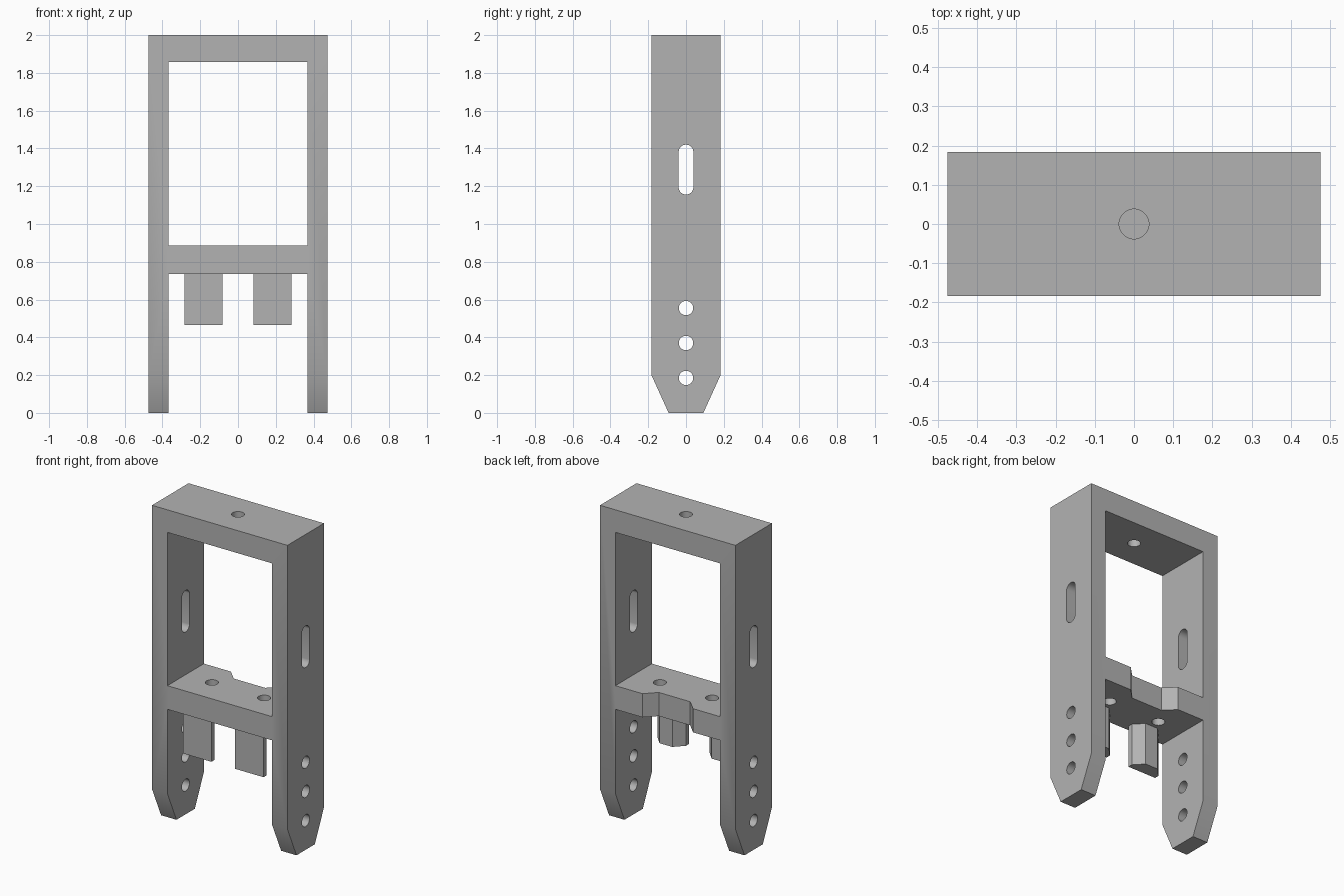
import bpy, bmesh, math
from mathutils import Vector

if "Cube" in bpy.data.objects:
    bpy.data.objects.remove(bpy.data.objects["Cube"])

gray = bpy.data.materials.new("plain gray")
gray.diffuse_color = (0.45, 0.45, 0.45, 1)
gray.use_nodes = True
gray.node_tree.nodes["Principled BSDF"].inputs["Base Color"].default_value = gray.diffuse_color

# Axis maps: profile coordinates (a, b) and depth d to world space
ALONG = {
    "x": lambda a, b, d: Vector((d, a, b)),
    "y": lambda a, b, d: Vector((a, d, b)),
    "z": lambda a, b, d: Vector((a, b, d)),
}


def prism(name, points, axis, lo, hi):
    """Extrude a closed 2D profile along an axis from lo to hi."""
    bm = bmesh.new()
    place = ALONG[axis]
    start = [bm.verts.new(place(a, b, lo)) for a, b in points]
    end = [bm.verts.new(place(a, b, hi)) for a, b in points]
    bm.faces.new(start)
    bm.faces.new(end)
    n = len(points)
    for i in range(n):
        j = (i + 1) % n
        bm.faces.new((start[i], start[j], end[j], end[i]))
    bmesh.ops.recalc_face_normals(bm, faces=bm.faces)
    mesh = bpy.data.meshes.new(name)
    bm.to_mesh(mesh)
    bm.free()
    mesh.materials.append(gray)
    obj = bpy.data.objects.new(name, mesh)
    bpy.context.collection.objects.link(obj)
    return obj


def rect(a0, a1, b0, b1):
    return [(a0, b0), (a1, b0), (a1, b1), (a0, b1)]


def slot(a, b, r, half=0.0, n=32):
    """Circle, or a vertical slot when half (straight half length) is set."""
    pts = []
    for i in range(n):
        t = 2 * math.pi * (i + 0.5) / n
        pts.append((a + r * math.cos(t), b + r * math.sin(t) + math.copysign(half, math.sin(t))))
    return pts


def cut(target, cutter):
    bpy.context.view_layer.objects.active = target
    mod = target.modifiers.new("cut", "BOOLEAN")
    mod.operation = "DIFFERENCE"
    mod.solver = "EXACT"
    mod.object = cutter
    bpy.ops.object.modifier_apply(modifier=mod.name)
    bpy.data.objects.remove(cutter)


def smooth(obj):
    bpy.ops.object.select_all(action="DESELECT")
    obj.select_set(True)
    bpy.context.view_layer.objects.active = obj
    bpy.ops.object.shade_smooth_by_angle(angle=math.radians(30))


W, D, IN, R = 0.475, 0.183, 0.367, 0.038

# Frame body with tapered feet
side = [(-0.092, 0), (0.092, 0), (D, 0.2), (D, 2), (-D, 2), (-D, 0.2)]
frame = prism("frame", side, "x", -W, W)

# Upper window and the gap between the legs
cut(frame, prism("window_cutter", rect(-IN, IN, 0.885, 1.857), "y", -1, 1))
cut(frame, prism("leg_gap_cutter", rect(-IN, IN, -0.5, 0.735), "y", -1, 1))

# Leg holes and long slots, through both sides
for z in (0.185, 0.37, 0.555):
    cut(frame, prism("leg_hole_cutter", slot(0, z, R), "x", -1, 1))
cut(frame, prism("slot_cutter", slot(0, 1.288, 0.039, 0.093), "x", -1, 1))

# Hole in the top plate, two holes in the shelf
cut(frame, prism("top_hole_cutter", slot(0, 0, R), "z", 1.5, 2.5))
for x in (-0.183, 0.183):
    cut(frame, prism("shelf_hole_cutter", slot(x, 0, R), "z", 0.6, 1.0))

# Notch in the back edge of the shelf
notch = [(-0.11, 0.115), (0.11, 0.115), (0.178, D), (0.178, 0.3), (-0.178, 0.3), (-0.178, D)]
cut(frame, prism("notch_cutter", notch, "z", 0.6, 1.0))
smooth(frame)

# Hanging tabs with chamfered backs
for label, x in (("left", -0.183), ("right", 0.183)):
    tab = [(x - 0.1, -0.148), (x + 0.1, -0.148), (x + 0.1, -0.118),
           (x + 0.045, -0.06), (x - 0.045, -0.06), (x - 0.1, -0.118)]
    prism(label + "_tab", tab, "z", 0.465, 0.735)
